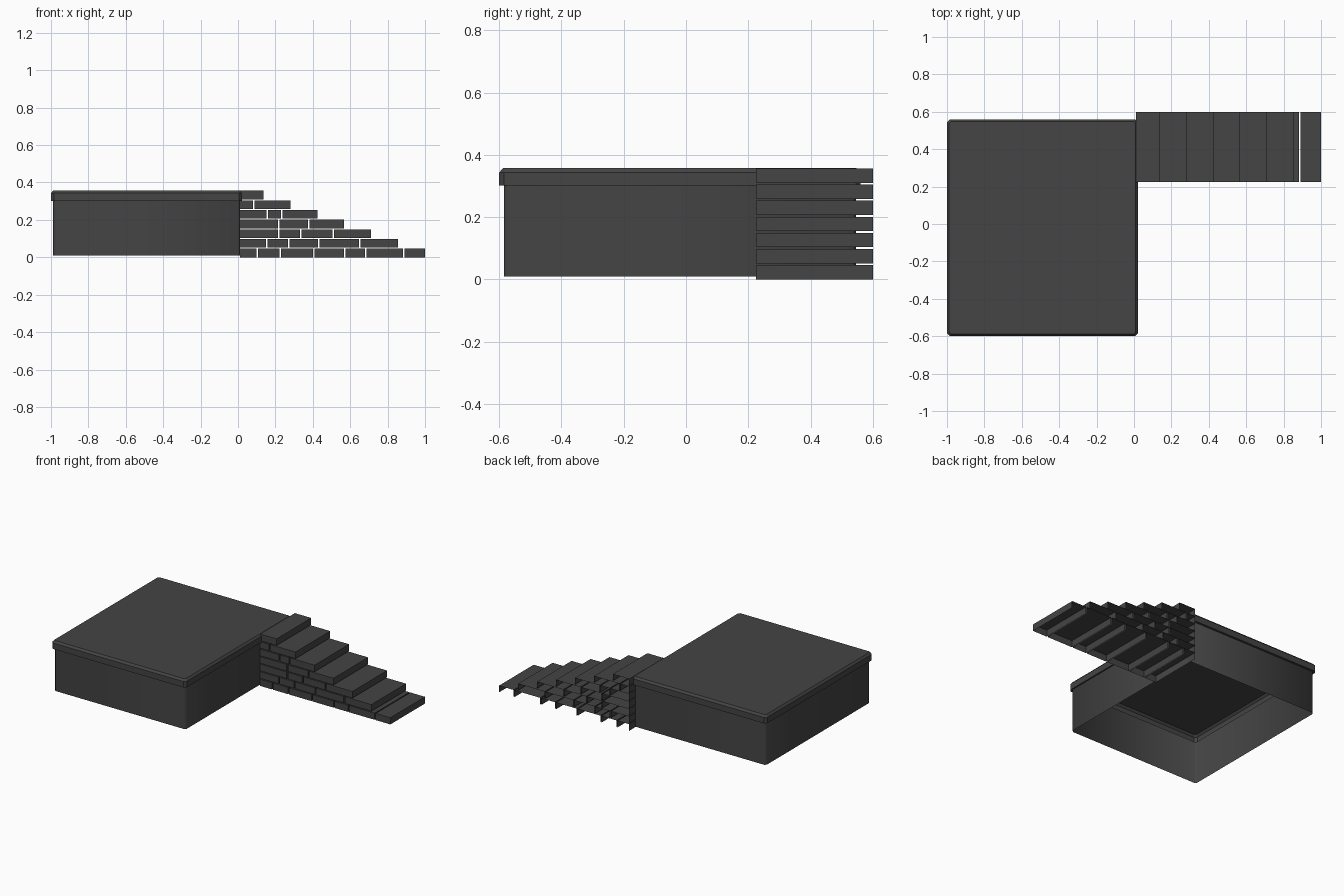
import bpy, bmesh

if "Cube" in bpy.data.objects:
    bpy.data.objects.remove(bpy.data.objects["Cube"])

# single dark grey material
stone = bpy.data.materials.new("dark_grey")
stone.diffuse_color = (0.058, 0.058, 0.058, 1.0)
stone.use_nodes = True
stone.node_tree.nodes["Principled BSDF"].inputs["Base Color"].default_value = stone.diffuse_color


def finish(bm, name):
    bm.normal_update()
    me = bpy.data.meshes.new(name)
    bm.to_mesh(me)
    bm.free()
    me.materials.append(stone)
    ob = bpy.data.objects.new(name, me)
    bpy.context.collection.objects.link(ob)
    return ob


def ring(bm, x0, x1, y0, y1, z, c):
    """Counter-clockwise rectangle with chamfered corners."""
    pts = [(x0 + c, y0), (x1 - c, y0), (x1, y0 + c), (x1, y1 - c),
           (x1 - c, y1), (x0 + c, y1), (x0, y1 - c), (x0, y0 + c)]
    return [bm.verts.new((x, y, z)) for x, y in pts]


def bridge(bm, low, high, smooth):
    n = len(low)
    for i in range(n):
        j = (i + 1) % n
        f = bm.faces.new((low[i], low[j], high[j], high[i]))
        f.smooth = smooth


# platform wall: open shell with softened upright corners
WALL = (-0.988, 0.012, -0.585, 0.545)
bm = bmesh.new()
bridge(bm, ring(bm, *WALL, 0.01, 0.012), ring(bm, *WALL, 0.302, 0.012), True)
finish(bm, "platform_wall")

# platform cap: overhanging lip, bevelled rim and flat top, hollow inside
CAP = (-1.0, 0.021, -0.6, 0.56)
bm = bmesh.new()
inner = ring(bm, *WALL, 0.302, 0.012)
lip = ring(bm, *CAP, 0.302, 0.015)
edge = ring(bm, *CAP, 0.343, 0.015)
b = 0.012
top = ring(bm, CAP[0] + b, CAP[1] - b, CAP[2] + b, CAP[3] - b, 0.357, 0.01)
bridge(bm, inner, lip, False)
bridge(bm, lip, edge, False)
bridge(bm, edge, top, False)
bm.faces.new(top)
finish(bm, "platform_cap")

# stair bricks: each a shell without bottom and back
Y0, Y1 = 0.224, 0.6
X0, PITCH_Z, BRICK_H, GAP = 0.012, 0.0517, 0.046, 0.008
JOINTS = [
    [0.104, 0.227, 0.406, 0.571, 0.683, 0.885],
    [0.155, 0.271, 0.433, 0.650],
    [0.157, 0.233],
    [0.217, 0.379],
    [0.217, 0.335, 0.508],
    [0.083],
    [],
]
JOINTS[2], JOINTS[4] = JOINTS[4], JOINTS[2]


def brick(bm, x0, x1, z0, z1):
    def v(x, y, z):
        return bm.verts.new((x, y, z))
    a, b_, c, d = v(x0, Y0, z0), v(x1, Y0, z0), v(x1, Y1, z0), v(x0, Y1, z0)
    e, f, g, h = v(x0, Y0, z1), v(x1, Y0, z1), v(x1, Y1, z1), v(x0, Y1, z1)
    for quad in ((e, f, g, h), (a, b_, f, e), (b_, c, g, f), (d, a, e, h)):
        bm.faces.new(quad)


for row, joints in enumerate(JOINTS):
    end = 1.0 - 0.144 * row
    z = row * PITCH_Z
    bm = bmesh.new()
    starts = [X0] + [j + GAP / 2 for j in joints]
    stops = [j - GAP / 2 for j in joints] + [end]
    for s, t in zip(starts, stops):
        brick(bm, s, t, z, z + BRICK_H)
    finish(bm, f"stair_course_{row + 1}")
